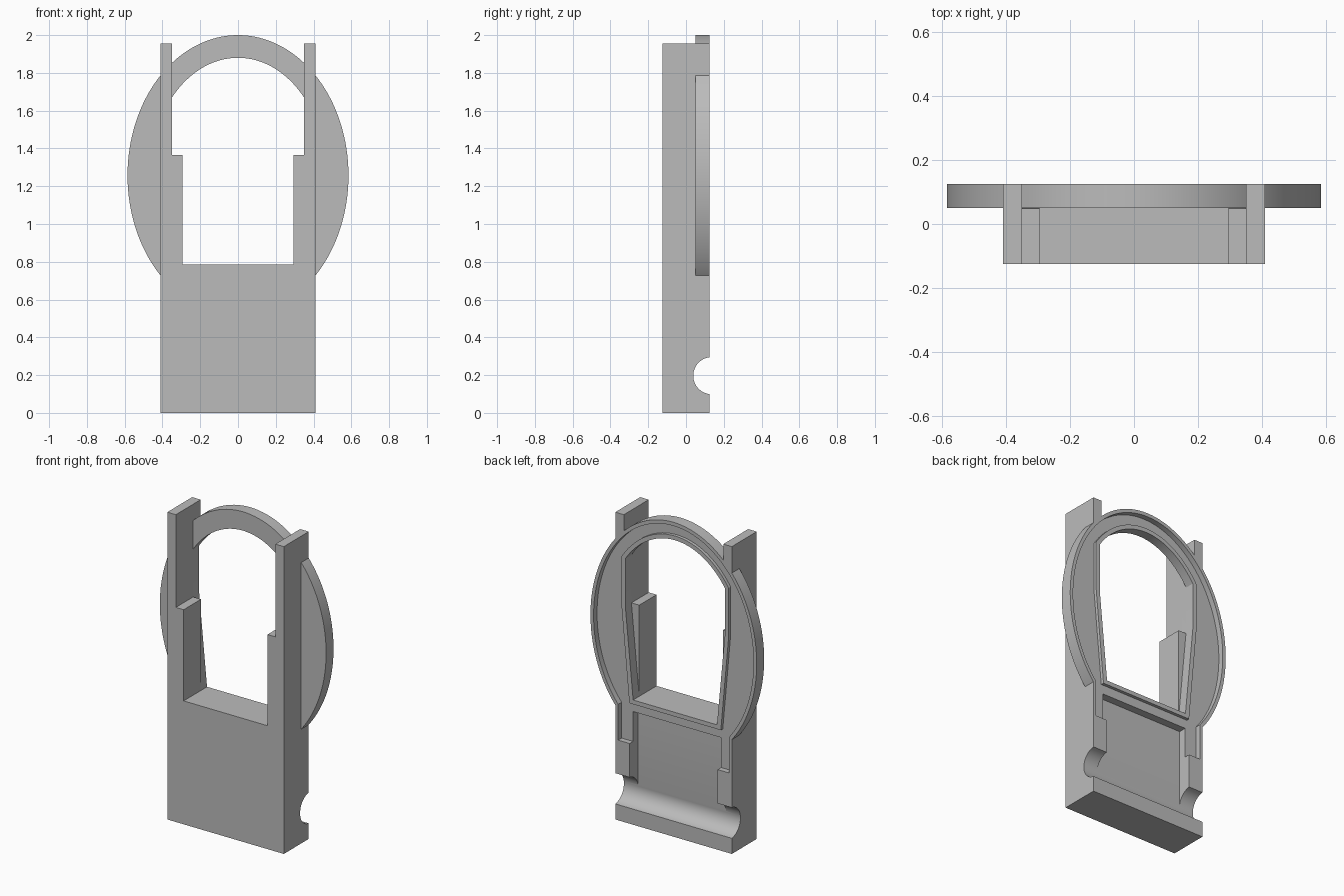
import bpy, bmesh, math
from mathutils import Matrix

old = bpy.data.objects.get("Cube")
if old:
    bpy.data.objects.remove(old, do_unlink=True)

grey = bpy.data.materials.new("plain grey")
grey.use_nodes = True
grey.diffuse_color = (0.5, 0.5, 0.5, 1)
grey.node_tree.nodes["Principled BSDF"].inputs["Base Color"].default_value = (0.5, 0.5, 0.5, 1)

RING_Z = 1.257      # height of the oval's centre
BACK = 0.125        # rear plane


def prism(name, outline, y0, y1):
    """Extrude an (x, z) outline from y0 to y1."""
    bm = bmesh.new()
    face = bm.faces.new([bm.verts.new((x, y0, z)) for x, z in outline])
    ext = bmesh.ops.extrude_face_region(bm, geom=[face])
    verts = [v for v in ext["geom"] if isinstance(v, bmesh.types.BMVert)]
    bmesh.ops.translate(bm, verts=verts, vec=(0, y1 - y0, 0))
    bmesh.ops.recalc_face_normals(bm, faces=bm.faces)
    mesh = bpy.data.meshes.new(name)
    bm.to_mesh(mesh)
    bm.free()
    mesh.materials.append(grey)
    obj = bpy.data.objects.new(name, mesh)
    bpy.context.collection.objects.link(obj)
    return obj


def rect(w, z0, z1):
    return [(-w, z0), (w, z0), (w, z1), (-w, z1)]


def arc(a, b, start, end, n):
    """Points along an oval centred on the ring."""
    steps = [start + (end - start) * i / n for i in range(n + 1)]
    return [(a * math.cos(t), RING_Z + b * math.sin(t)) for t in steps]


def opening(grow):
    """Tapered rear opening with an arched top, grown outwards."""
    low, high, a = 0.295 + grow, 0.35 + grow, 0.467 + grow
    t = math.acos(high / a)
    top = arc(a, 0.623 + grow, t, math.pi - t, 48)
    z = 0.785 - grow
    return [(-low, z), (low, z), (high, 1.365)] + top + [(-high, 1.365)]


def combine(target, tool, operation):
    mod = target.modifiers.new("combine", "BOOLEAN")
    mod.operation, mod.solver, mod.object = operation, "EXACT", tool
    bpy.context.view_layer.objects.active = target
    bpy.ops.object.modifier_apply(modifier=mod.name)
    bpy.data.objects.remove(tool, do_unlink=True)


# Body slab with two posts around a stepped window
body = prism("holder_body", rect(0.41, 0, 1.955), -BACK, 0.15)
window = [(-0.295, 0.785), (0.295, 0.785), (0.295, 1.365), (0.35, 1.365),
          (0.35, 2.2), (-0.35, 2.2), (-0.35, 1.365), (-0.295, 1.365)]
combine(body, prism("window_cutter", window, -0.3, 0.3), "DIFFERENCE")

# Oval plate at the rear, trimmed flush with the body
oval = arc(0.585, 0.743, 0, math.tau, 128)[:-1]
combine(body, prism("oval_plate", oval, 0.05, 0.14), "UNION")
combine(body, prism("trim_cutter", rect(1, -1, 3), BACK, 0.3), "DIFFERENCE")

# Shallow rear recess leaving a thin rim, with side channels below
t = math.acos(0.39 / 0.563)
recess = arc(0.563, 0.72, -t, math.pi + t, 112) + [(-0.39, 0.51), (0.39, 0.51)]
combine(body, prism("recess_cutter", recess, 0.09, 0.3), "DIFFERENCE")

# Raised lip around the rear opening, then the opening itself
combine(body, prism("window_lip", opening(0.027), 0.07, 0.11), "UNION")
combine(body, prism("opening_cutter", opening(0), 0.049, 0.3), "DIFFERENCE")

# Deep panel pocket and round cross groove
combine(body, prism("panel_cutter", rect(0.31, 0.197, 0.70), 0.04, 0.3), "DIFFERENCE")
bpy.ops.mesh.primitive_cylinder_add(vertices=64, radius=0.0985, depth=2,
                                    location=(0, 0.137, 0.197),
                                    rotation=(0, math.pi / 2, 0))
combine(body, bpy.context.object, "DIFFERENCE")

# Smooth curved walls, keep hard edges
bpy.ops.object.select_all(action="DESELECT")
body.select_set(True)
bpy.context.view_layer.objects.active = body
body.data.materials.clear()
body.data.materials.append(grey)
for p in body.data.polygons:
    p.material_index = 0
bpy.ops.object.shade_smooth_by_angle(angle=math.radians(25))
